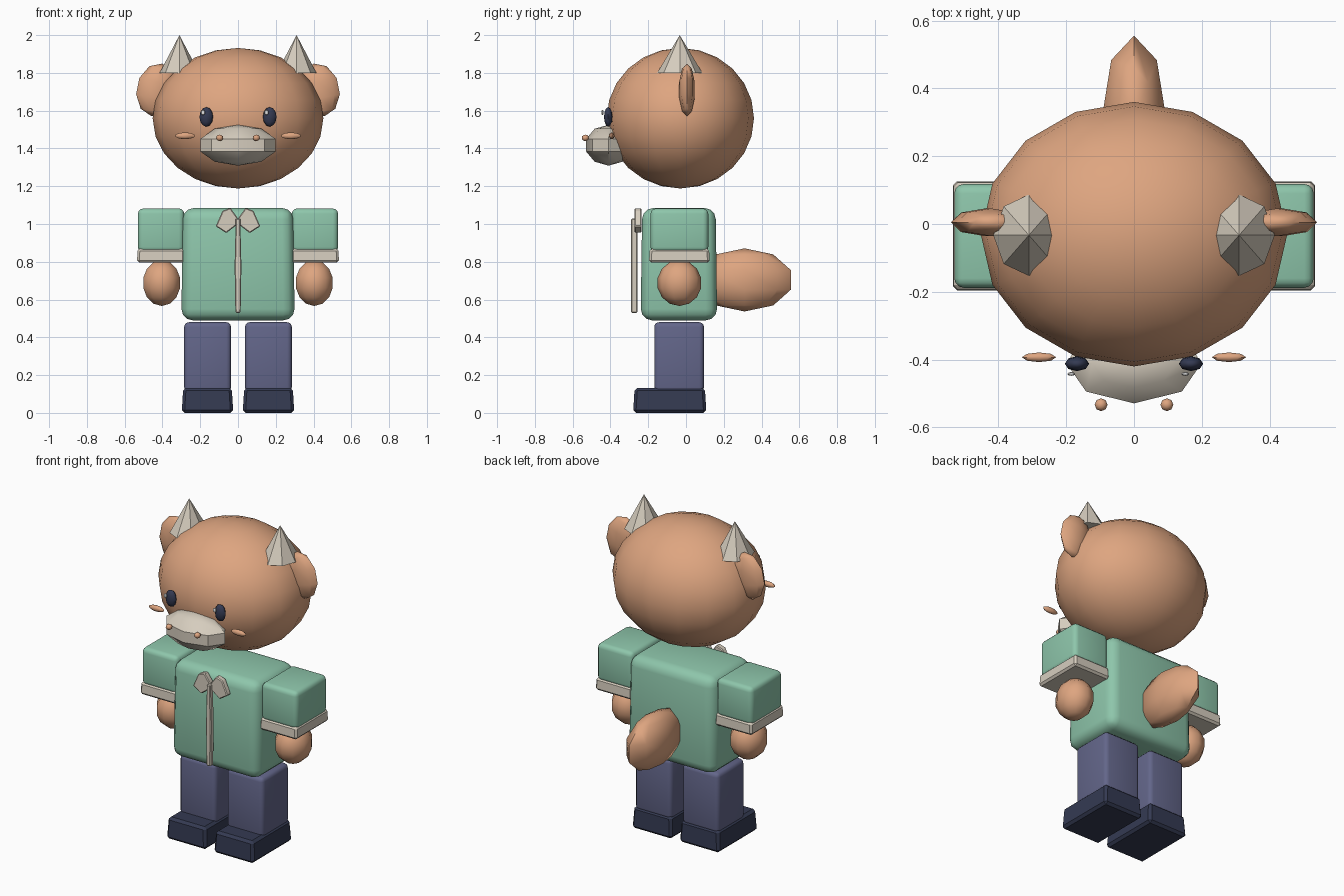
import bpy, bmesh, math
from mathutils import Matrix

if "Cube" in bpy.data.objects:
    bpy.data.objects.remove(bpy.data.objects["Cube"])


def material(name, rgb):
    lin = [(c / 255 / 12.92) if c < 11 else ((c / 255 + 0.055) / 1.055) ** 2.4 for c in rgb]
    m = bpy.data.materials.new(name)
    m.diffuse_color = (*lin, 1)
    m.use_nodes = True
    m.node_tree.nodes["Principled BSDF"].inputs["Base Color"].default_value = m.diffuse_color
    return m


TAN = material("tan_fur", (222, 165, 128))
CREAM = material("warm_cream", (214, 205, 190))
GREEN = material("shirt_green", (142, 198, 171))
BLUE = material("trouser_blue", (99, 102, 138))
NAVY = material("dark_navy", (52, 58, 82))
WHITE = material("eye_glint", (235, 235, 235))


def finish(name, bm, mat, angle=35):
    bmesh.ops.recalc_face_normals(bm, faces=bm.faces[:])
    me = bpy.data.meshes.new(name)
    bm.to_mesh(me)
    bm.free()
    me.materials.append(mat)
    ob = bpy.data.objects.new(name, me)
    bpy.context.collection.objects.link(ob)
    if angle:
        bpy.ops.object.select_all(action='DESELECT')
        ob.select_set(True)
        bpy.context.view_layer.objects.active = ob
        bpy.ops.object.shade_smooth_by_angle(angle=math.radians(angle))
    return ob


def ball(name, loc, radii, mat, seg=8, rings=5, tilt=0, angle=35):
    bm = bmesh.new()
    bmesh.ops.create_uvsphere(bm, u_segments=seg, v_segments=rings, radius=1)
    bm.transform(Matrix.Translation(loc) @ Matrix.Rotation(tilt, 4, 'Y')
                 @ Matrix.Diagonal((*radii, 1)))
    return finish(name, bm, mat, angle)


def box(name, lo, hi, mat, bevel, steps=3, flare=0.0, angle=50):
    """Rounded box between two corners; flare widens the bottom edge."""
    bm = bmesh.new()
    bmesh.ops.create_cube(bm, size=1)
    for v in bm.verts:
        low = v.co.z < 0
        for i in range(3):
            side = 1 if v.co[i] > 0 else -1
            v.co[i] = (lo[i] + hi[i]) / 2 + side * (hi[i] - lo[i]) / 2
            if i < 2 and not low:
                v.co[i] -= side * flare
    bmesh.ops.bevel(bm, geom=bm.edges[:], offset=bevel, segments=steps,
                    profile=0.5, affect='EDGES')
    return finish(name, bm, mat, angle)


def cone(name, loc, rx, ry, height, mat):
    bm = bmesh.new()
    bmesh.ops.create_cone(bm, cap_ends=True, segments=8, radius1=1, radius2=0, depth=1)
    bm.transform(Matrix.Translation((loc[0], loc[1], loc[2] + height / 2))
                 @ Matrix.Diagonal((rx, ry, height, 1)))
    return finish(name, bm, mat, 0)


def plate(name, outline, y0, y1, mat):
    """Extruded outline drawn in the x-z plane."""
    bm = bmesh.new()
    face = bm.faces.new([bm.verts.new((x, y0, z)) for x, z in outline])
    ext = bmesh.ops.extrude_face_region(bm, geom=[face])["geom"]
    for v in ext:
        if isinstance(v, bmesh.types.BMVert):
            v.co.y = y1
    bmesh.ops.bevel(bm, geom=bm.edges[:], offset=0.005, segments=1, affect='EDGES')
    return finish(name, bm, mat, 30)


# Head, muzzle, torso and tail
ball("head", (0, -0.03, 1.56), (0.452, 0.39, 0.372), TAN, 16, 12, angle=60)
ball("muzzle", (0, -0.41, 1.417), (0.21, 0.125, 0.108), CREAM)
box("torso", (-0.30, -0.24, 0.49), (0.30, 0.165, 1.085), GREEN, 0.06, 3, 0.008)
ball("tail", (0, 0.31, 0.704), (0.1, 0.258, 0.167), TAN, angle=60)

# Shirt tie strip
plate("tie_strip", [(-0.012, 1.03), (-0.018, 0.78), (-0.014, 0.53),
                    (0.014, 0.53), (0.018, 0.78), (0.012, 1.03)], -0.29, -0.258, CREAM)

for s, side in ((-1, "left"), (1, "right")):
    def mbox(name, x0, x1, y0, y1, z0, z1, *args):
        xs = sorted((s * x0, s * x1))
        box(f"{side}_{name}", (xs[0], y0, z0), (xs[1], y1, z1), *args)

    # Ear and horn
    ball(f"{side}_ear", (s * 0.43, 0.005, 1.71), (0.108, 0.043, 0.142), TAN,
         tilt=-s * 0.2, angle=60)
    cone(f"{side}_horn", (s * 0.31, -0.033, 1.80), 0.105, 0.12, 0.20, CREAM)
    # Face details
    ball(f"{side}_eye", (s * 0.168, -0.412, 1.567), (0.036, 0.022, 0.052), NAVY, 8, 6, angle=60)
    ball(f"{side}_eye_glint", (s * 0.168 - 0.017, -0.442, 1.59), (0.012, 0.006, 0.014), WHITE)
    ball(f"{side}_cheek", (s * 0.28, -0.393, 1.467), (0.053, 0.015, 0.018), TAN, angle=60)
    ball(f"{side}_nostril", (s * 0.097, -0.533, 1.456), (0.019, 0.019, 0.017), TAN, 8, 6, angle=60)
    # Arm
    mbox("sleeve", 0.285, 0.53, -0.188, 0.118, 0.85, 1.082, GREEN, 0.028)
    mbox("cuff", 0.28, 0.535, -0.196, 0.126, 0.795, 0.87, CREAM, 0.012, 1, 0.004, 30)
    ball(f"{side}_hand", (s * 0.404, -0.035, 0.688), (0.105, 0.118, 0.122), TAN, 10, 7, angle=40)
    # Leg and shoe
    mbox("trouser_leg", 0.037, 0.285, -0.168, 0.095, 0.11, 0.48, BLUE, 0.025)
    mbox("shoe", 0.025, 0.298, -0.28, 0.108, 0.0, 0.133, NAVY, 0.015, 1, 0.008, 30)
    # Bow loop at the collar
    loop = [(0.0, 1.03), (0.04, 1.085), (0.082, 1.07), (0.118, 0.988), (0.062, 0.952), (0.0, 1.0)]
    plate(f"{side}_bow_loop", [(s * x, z) for x, z in loop], -0.272, -0.235, CREAM)
